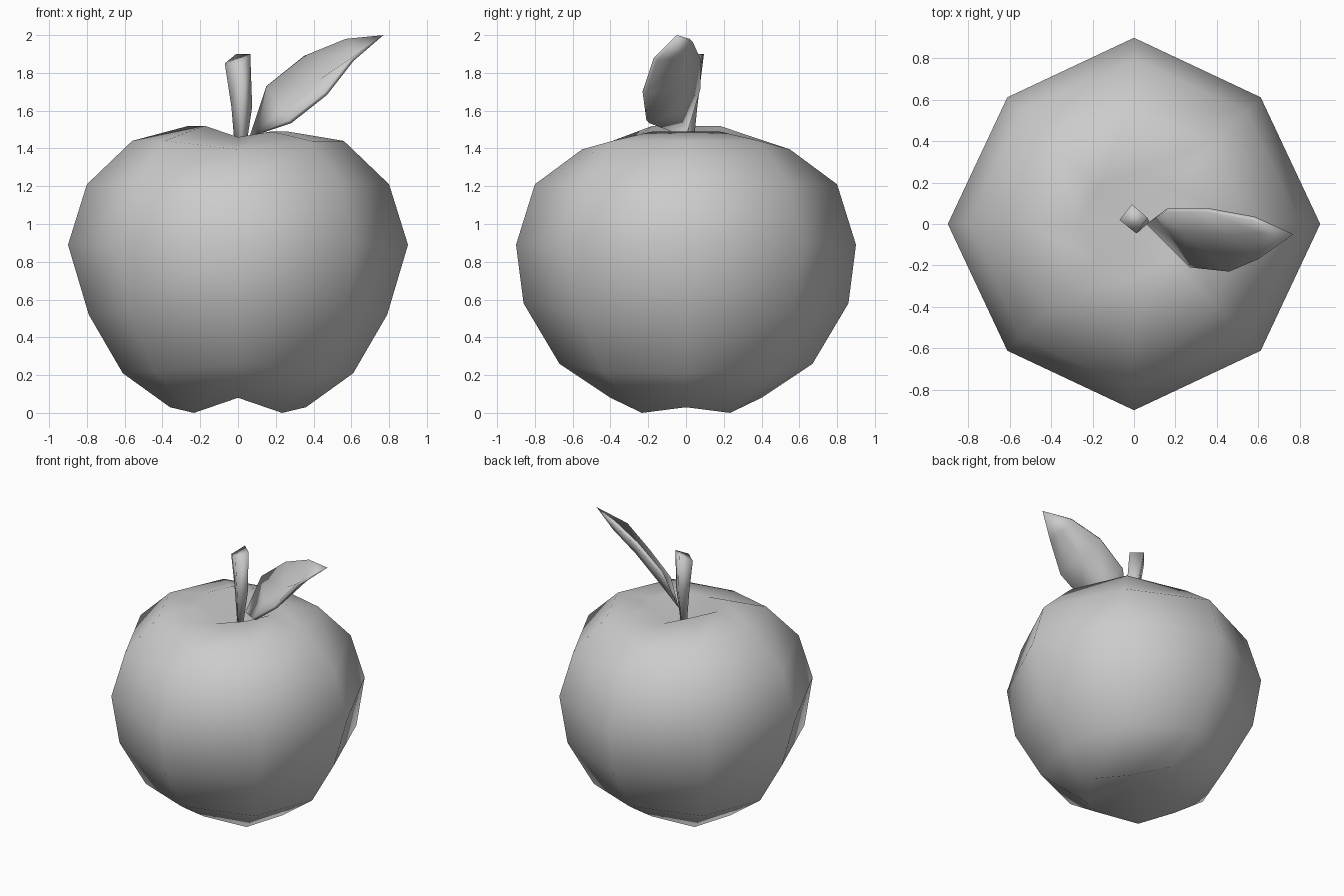
import bpy, bmesh, math
from mathutils import Vector

cube = bpy.data.objects.get("Cube")
if cube:
    bpy.data.objects.remove(cube, do_unlink=True)

grey = bpy.data.materials.new("plain grey")
grey.use_nodes = True
grey.diffuse_color = (0.6, 0.6, 0.6, 1)
grey.node_tree.nodes["Principled BSDF"].inputs["Base Color"].default_value = (0.6, 0.6, 0.6, 1)


def finish(name, bm):
    """Turn a bmesh into a smooth shaded grey object."""
    bmesh.ops.recalc_face_normals(bm, faces=bm.faces)
    mesh = bpy.data.meshes.new(name)
    bm.to_mesh(mesh)
    bm.free()
    mesh.materials.append(grey)
    for face in mesh.polygons:
        face.use_smooth = True
    obj = bpy.data.objects.new(name, mesh)
    bpy.context.collection.objects.link(obj)
    return obj


def loft(bm, rings, start=None, end=None):
    """Bridge closed rings; close each end with a point or a flat cap."""
    loops = [[bm.verts.new(p) for p in ring] for ring in rings]
    n = len(loops[0])
    for a, b in zip(loops, loops[1:]):
        for i in range(n):
            j = (i + 1) % n
            bm.faces.new((a[i], a[j], b[j], b[i]))
    for loop, tip in ((loops[0], start), (loops[-1], end)):
        if tip is None:
            bm.faces.new(loop)
        else:
            v = bm.verts.new(tip)
            for i in range(n):
                bm.faces.new((loop[i], loop[(i + 1) % n], v))


def body_ring(side, diagonal, front, right_drop=0):
    """Eight points: (radius, height) at the sides, diagonals and front/back."""
    points = []
    for i in range(8):
        r, z = (side, diagonal, front, diagonal)[i % 4]
        a = i * math.pi / 4
        if math.cos(a) > 0.1:
            z -= right_drop
        points.append((r * math.cos(a), r * math.sin(a), z))
    return points


# Fruit body, lobed at the bottom and dimpled at the top
bm = bmesh.new()
loft(bm, [
    body_ring((0.36, 0.03), (0.33, 0.0), (0.40, 0.08)),
    body_ring((0.61, 0.21), (0.63, 0.22), (0.67, 0.26)),
    body_ring((0.79, 0.52), (0.81, 0.54), (0.86, 0.58)),
    body_ring((0.90, 0.89), (0.866, 0.89), (0.90, 0.89)),
    body_ring((0.80, 1.21), (0.77, 1.21), (0.80, 1.21)),
    body_ring((0.56, 1.44), (0.55, 1.44), (0.55, 1.395)),
    body_ring((0.26, 1.52), (0.25, 1.52), (0.26, 1.46), 0.03),
], start=(0, 0, 0.12), end=(0, 0, 1.34))
finish("fruit_body", bm)

# Stem: square section, flaring to a slanted cut
bm = bmesh.new()
loft(bm, [
    [(-0.01, 0.01, 1.32), (0.01, -0.01, 1.32), (0.03, 0.01, 1.32), (0.01, 0.03, 1.32)],
    [(-0.035, 0.01, 1.62), (0.02, -0.04, 1.62), (0.075, 0.01, 1.62), (0.02, 0.06, 1.62)],
    [(-0.07, 0.02, 1.85), (0.01, -0.045, 1.86), (0.065, 0.03, 1.9), (-0.01, 0.095, 1.9)],
])
finish("stem", bm)

# Leaf: cupped blade between a back edge and a front edge
back = [(0.15, 0.06, 1.73), (0.35, 0.06, 1.89), (0.57, 0.02, 1.98)]
front = [(0.27, -0.21, 1.55), (0.46, -0.23, 1.70), (0.60, -0.17, 1.88)]
sag = Vector((0.024, 0.03, -0.032))
thick = Vector((0.012, 0.016, -0.016))
rings = []
for b, f in zip(back, front):
    b, f = Vector(b), Vector(f)
    mid = b.lerp(f, 0.5) + sag
    rings.append([b, mid, f, f + thick, mid + thick, b + thick])
bm = bmesh.new()
loft(bm, rings, start=(0.06, 0.0, 1.46), end=(0.77, -0.05, 2.0))
finish("leaf", bm)
